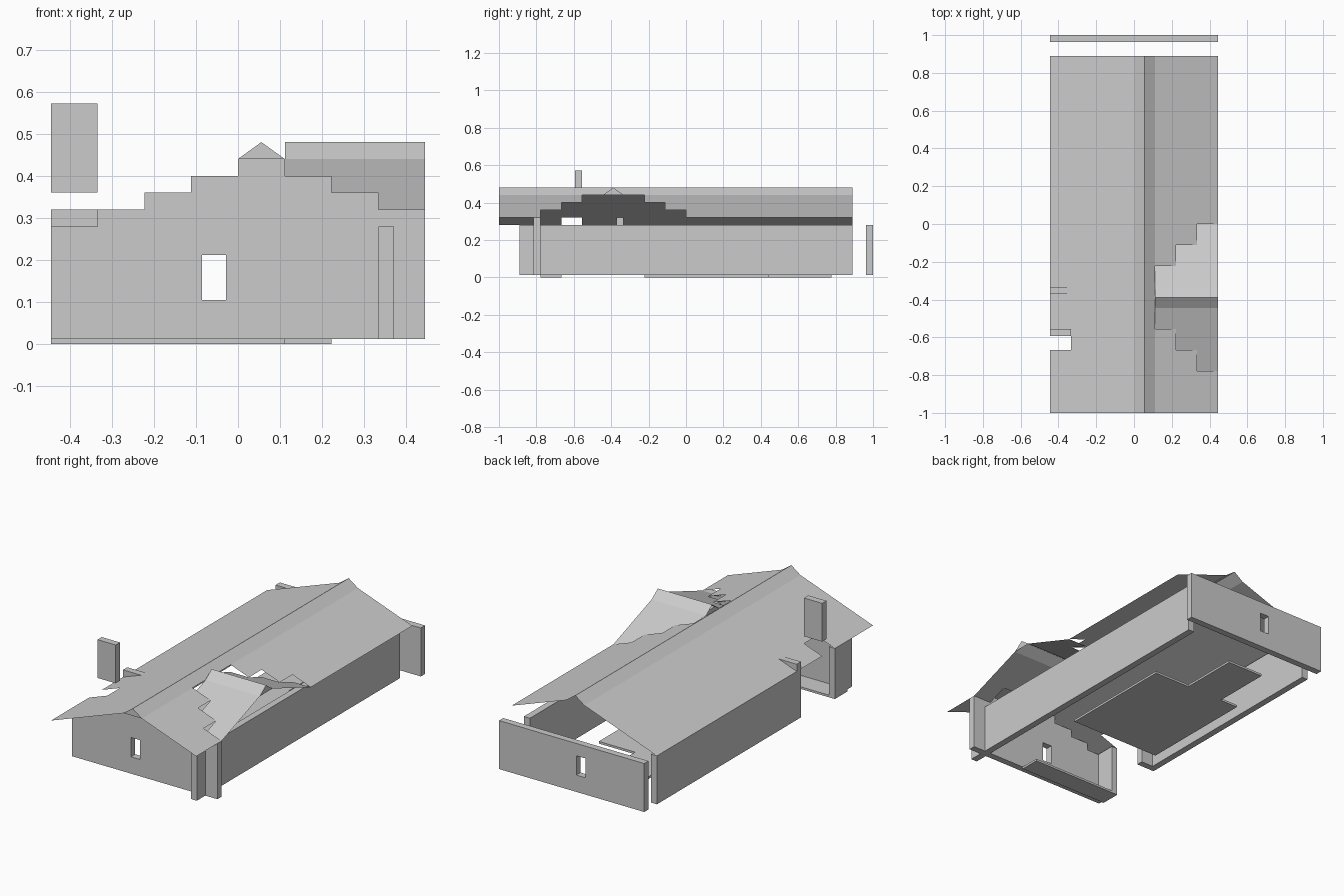
import bpy, bmesh

if "Cube" in bpy.data.objects:
    bpy.data.objects.remove(bpy.data.objects["Cube"])

C = 1 / 9          # building module
T = 0.037          # wall thickness
STEP = 0.04        # roof rise per module


def new_object(name, bm):
    me = bpy.data.meshes.new(name)
    bm.to_mesh(me)
    bm.free()
    ob = bpy.data.objects.new(name, me)
    bpy.context.collection.objects.link(ob)
    return ob


def prism(name, pts, axis, a, b):
    """Extrude a 2D outline from a to b along y or z."""
    bm = bmesh.new()
    put = (lambda p, t: (p[0], t, p[1])) if axis == 'y' else (lambda p, t: (p[0], p[1], t))
    f = bm.faces.new([bm.verts.new(put(p, a)) for p in pts])
    ext = bmesh.ops.extrude_face_region(bm, geom=[f])
    d = (0, b - a, 0) if axis == 'y' else (0, 0, b - a)
    bmesh.ops.translate(bm, vec=d, verts=[v for v in ext['geom'] if isinstance(v, bmesh.types.BMVert)])
    bmesh.ops.recalc_face_normals(bm, faces=bm.faces)
    return new_object(name, bm)


def box(name, x0, x1, y0, y1, z0, z1):
    return prism(name, [(x0, y0), (x1, y0), (x1, y1), (x0, y1)], 'z', z0, z1)


def sheet(name, quads):
    """Thin roof panels, each given by its corner points."""
    bm = bmesh.new()
    for q in quads:
        bm.faces.new([bm.verts.new(p) for p in q])
    bmesh.ops.remove_doubles(bm, verts=bm.verts, dist=1e-4)
    return new_object(name, bm)


def along_y(x0, z0, x1, z1, y0, y1):
    return [(x0, y0, z0), (x1, y0, z1), (x1, y1, z1), (x0, y1, z0)]


def along_x(y0, z0, y1, z1, x0, x1, flip=False):
    q = [(x0, y0, z0), (x1, y0, z0), (x1, y1, z1), (x0, y1, z1)]
    return q[::-1] if flip else q


# Floor plates
box("front_floor", -4 * C, C, -7 * C, -6 * C, 0, 0.012)
prism("main_floor", [(2 * C, -2 * C), (2 * C, 4 * C), (0, 4 * C), (0, 7 * C),
                     (-2 * C, 7 * C), (-2 * C, 4 * C), (-3 * C, 4 * C), (-3 * C, -2 * C)], 'z', 0, 0.012)

# Front wall with stepped gable
outline = [(-4 * C, 0.012), (4 * C, 0.012)]
for i in range(4):
    outline += [((4 - i) * C, 0.32 + STEP * i), ((3 - i) * C, 0.32 + STEP * i)]
outline = outline[:-1] + [(0, 0.44)]
for i in range(4):
    outline += [(-i * C, 0.40 - STEP * i), (-(i + 1) * C, 0.40 - STEP * i)]
front = prism("front_gable_wall", outline, 'y', -0.815, -7 * C)

# Back wall and window openings
back = box("back_wall", -4 * C, 4 * C, 1 - T, 1, 0.012, 0.28)
cutter = box("window_cutter", -0.085, -0.029, -1.2, 1.2, 0.105, 0.212)
cutter.hide_render = True
cutter.hide_viewport = False
cutter.display_type = 'WIRE'
for wall in (front, back):
    m = wall.modifiers.new("window", 'BOOLEAN')
    m.operation = 'DIFFERENCE'
    m.object = cutter
    m.solver = 'EXACT'

# Side walls with the porch opening on the left
box("right_wall", 3 * C, 3 * C + T, -8 * C, 8 * C, 0.012, 0.28)
box("left_wall", -4 * C, -4 * C + T, -3 * C, 8 * C, 0.012, 0.28)
box("left_front_wall", -4 * C, -4 * C + T, -7 * C, -6 * C, 0.012, 0.28)
box("porch_wall", -4 * C, -3 * C, -3 * C - T, -3 * C, 0.012, 0.32)
box("chimney", -4 * C, -3 * C, -5 * C - T, -5 * C, 0.36, 0.572)

# Main roof: left slope with one missing eave panel
Y0, Y1 = -1, 8 * C
sheet("left_roof", [along_y(-3 * C, 0.32, 0, 0.44, Y0, Y1),
                    along_y(-4 * C, 0.28, -3 * C, 0.32, Y0, -6 * C),
                    along_y(-4 * C, 0.28, -3 * C, 0.32, -5 * C, Y1)])

# Right slope, stepped around the dormer
YD = -3.5 * C
panels = []
for i in range(3):
    z, x, half = 0.44 - STEP * i, (1 + i) * C, (1.5 + i) * C
    panels += [along_y(x, z, x + C, z - STEP, Y0, YD - half),
               along_y(x, z, x + C, z - STEP, YD + half, Y1)]
sheet("right_roof", panels)

# Ridge cap with front peak
sheet("ridge_cap", [along_y(0, 0.44, C / 2, 0.48, Y0, Y1),
                    along_y(C / 2, 0.48, C, 0.44, Y0, Y1),
                    [(0, Y0, 0.44), (C, Y0, 0.44), (C / 2, Y0, 0.48)]])

# Dormer slopes, row by row
rows = []
for i in range(3):
    z, x, d = 0.44 - STEP * i, (1 + i) * C, (0.5 + i) * C
    rows.append(along_x(YD - d - C, z - STEP, YD - d, z, x, x + C))
    if i < 2:
        rows.append(along_x(YD - d - C, z - STEP, YD - d, z, x + C, 4 * C, True))
    rows.append(along_x(YD + d, z, YD + d + C, z - STEP, x, 4 * C, True))
bm = bmesh.new()
for q in rows:
    bm.faces.new([bm.verts.new(p) for p in q])
new_object("dormer_roof", bm)

# Dormer ridge cap
h = C / 2
sheet("dormer_ridge_cap", [along_x(YD - h, 0.44, YD, 0.48, C, 4 * C),
                           along_x(YD, 0.48, YD + h, 0.44, C, 4 * C),
                           [(4 * C, YD - h, 0.44), (4 * C, YD + h, 0.44), (4 * C, YD, 0.48)]])
